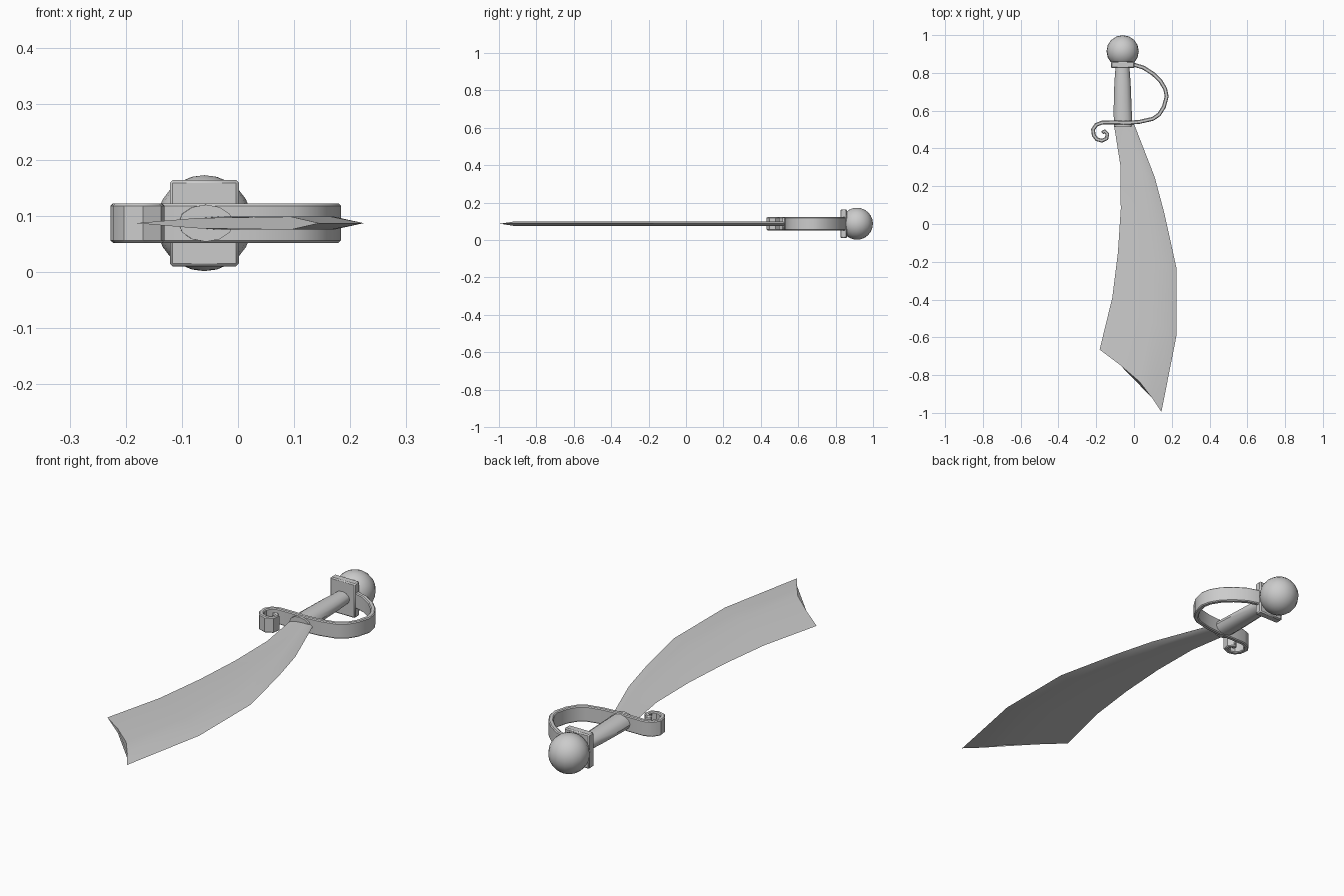
import bpy, bmesh, math
from mathutils import Vector

if "Cube" in bpy.data.objects:
    bpy.data.objects.remove(bpy.data.objects["Cube"])

ZC = 0.087   # mid-plane of the sword
XC = -0.06   # handle axis


def make(name, verts, faces, angle=30, bevel=0):
    me = bpy.data.meshes.new(name)
    me.from_pydata(verts, [], faces)
    bm = bmesh.new()
    bm.from_mesh(me)
    bmesh.ops.remove_doubles(bm, verts=bm.verts, dist=1e-5)
    bmesh.ops.recalc_face_normals(bm, faces=bm.faces)
    bm.to_mesh(me)
    bm.free()
    ob = bpy.data.objects.new(name, me)
    bpy.context.collection.objects.link(ob)
    finish(ob, angle, bevel)
    return ob


def finish(ob, angle, bevel=0):
    bpy.ops.object.select_all(action='DESELECT')
    ob.select_set(True)
    bpy.context.view_layer.objects.active = ob
    if bevel:
        m = ob.modifiers.new("bevel", 'BEVEL')
        m.width, m.segments, m.limit_method = bevel, 1, 'ANGLE'
        m.angle_limit = math.radians(60)
    bpy.ops.object.shade_smooth_by_angle(angle=math.radians(angle))


def loft(name, rings, angle=30, bevel=0):
    n = len(rings[0])
    verts = [v for r in rings for v in r]
    faces = [(i * n + j, i * n + (j + 1) % n, (i + 1) * n + (j + 1) % n, (i + 1) * n + j)
             for i in range(len(rings) - 1) for j in range(n)]
    faces += [tuple(range(n)), tuple(range((len(rings) - 1) * n, len(rings) * n))]
    return make(name, verts, faces, angle, bevel)


# Blade: lens sections between the concave back and the cutting edge
edges = [((-0.107, 0.53), (0.0, 0.53)), ((-0.072, 0.31), (0.109, 0.25)),
         ((-0.07, 0.08), (0.16, 0.06)), ((-0.085, -0.15), (0.224, -0.23)),
         ((-0.115, -0.39), (0.224, -0.595))]
rows = [[Vector(a).lerp(Vector(b), t) for t in (0, 0.33, 0.62, 0.83, 1)] for a, b in edges]
rows.append([Vector(p) for p in ((-0.182, -0.665), (-0.075, -0.745), (0.03, -0.835),
                                 (0.095, -0.92), (0.145, -0.995))])
half = (0, 0.009, 0.0115, 0.0115, 0)
rings = []
for r in rows:
    top = [(p.x, p.y, ZC + h) for p, h in zip(r, half)]
    low = [(p.x, p.y, ZC - h) for p, h in zip(r, half)][3:0:-1]
    rings.append(top + low)
loft("blade", rings)

# Grip: tapered oval with few sides
rings = []
for y, x0, x1, hz in ((0.84, -0.097, -0.025, 0.028), (0.75, -0.104, -0.018, 0.031),
                      (0.6, -0.108, -0.012, 0.033), (0.515, -0.106, -0.008, 0.033)):
    rings.append([((x0 + x1) / 2 + (x1 - x0) / 2 * math.cos(a), y, ZC + hz * math.sin(a))
                  for a in (math.tau * k / 12 for k in range(12))])
loft("grip", rings, 40)

# Guard: flat strip along the knuckle bow and scroll
path = [Vector(p) for p in (
    (-0.03, 0.845), (0.0, 0.843), (0.05, 0.828), (0.10, 0.796), (0.14, 0.757),
    (0.165, 0.715), (0.173, 0.675), (0.158, 0.62), (0.133, 0.58), (0.10, 0.557),
    (0.03, 0.541), (-0.03, 0.536), (-0.10, 0.538), (-0.17, 0.537), (-0.20, 0.525),
    (-0.217, 0.50), (-0.213, 0.47), (-0.197, 0.449), (-0.17, 0.441), (-0.145, 0.453),
    (-0.141, 0.477), (-0.155, 0.492), (-0.168, 0.482))]
rings = []
for i, p in enumerate(path):
    d = (path[min(i + 1, len(path) - 1)] - path[max(i - 1, 0)]).normalized()
    n = Vector((-d.y, d.x)) * 0.0105
    a, b = p + n, p - n
    rings.append([(a.x, a.y, ZC - 0.035), (a.x, a.y, ZC + 0.035),
                  (b.x, b.y, ZC + 0.035), (b.x, b.y, ZC - 0.035)])
loft("hand_guard", rings, 35, 0.004)

# Collar: bevelled plate under the pommel
bpy.ops.mesh.primitive_cube_add(size=1, location=(XC, 0.843, ZC))
collar = bpy.context.object
collar.name = "collar"
collar.scale = (0.123, 0.036, 0.154)
bpy.ops.object.transform_apply(location=False, rotation=False, scale=True)
finish(collar, 30, 0.005)

# Pommel
bpy.ops.mesh.primitive_uv_sphere_add(segments=16, ring_count=12, radius=0.0855,
                                     location=(XC, 0.914, ZC))
pommel = bpy.context.object
pommel.name = "pommel"
finish(pommel, 40)
